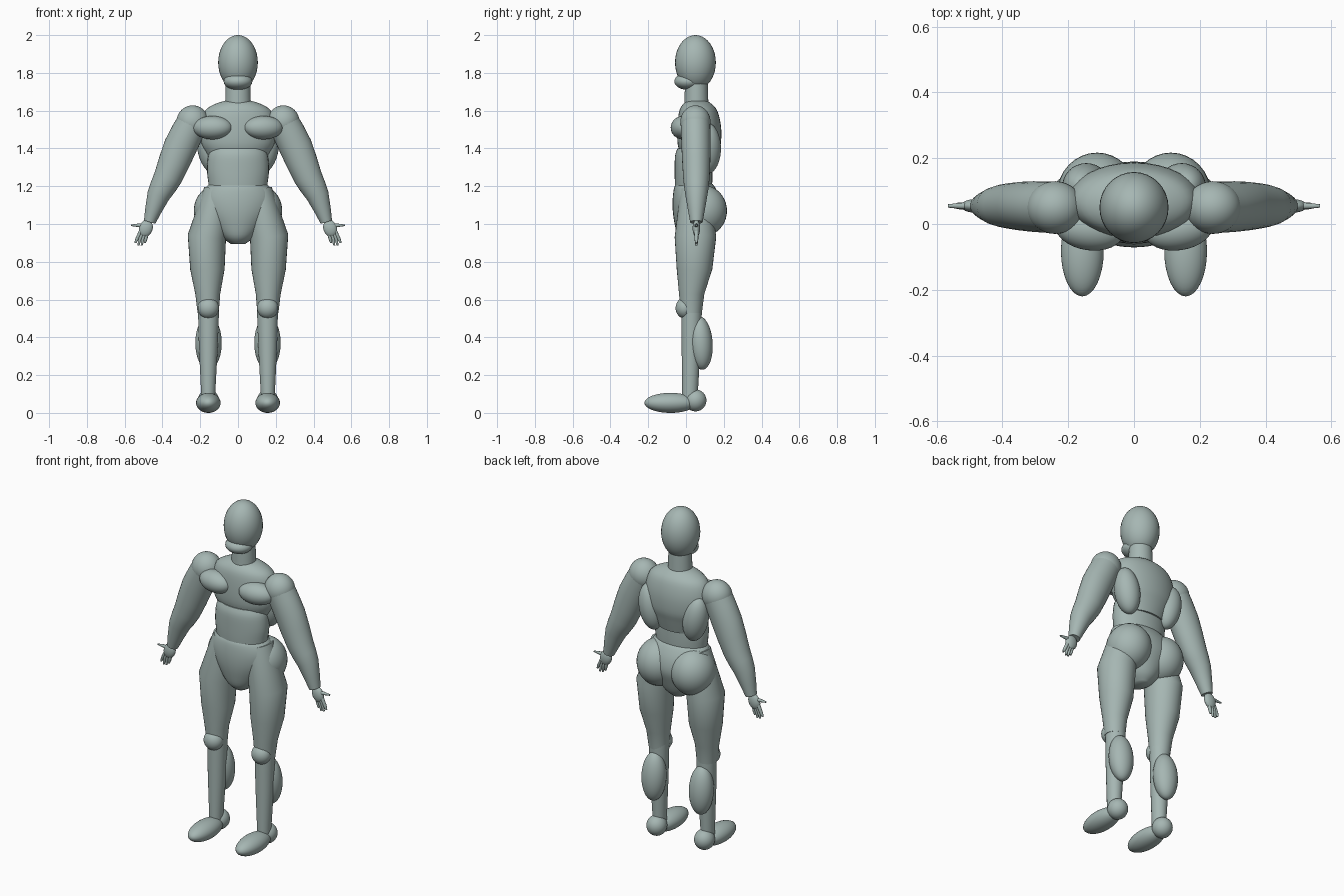
import bpy
import bmesh
import math
from mathutils import Vector, Euler

cube = bpy.data.objects.get("Cube")
if cube:
    bpy.data.objects.remove(cube, do_unlink=True)

skin = bpy.data.materials.new("sage grey")
skin.use_nodes = True
tone = (0.38, 0.47, 0.45, 1)
skin.diffuse_color = tone
bsdf = next(n for n in skin.node_tree.nodes if n.type == 'BSDF_PRINCIPLED')
bsdf.inputs["Base Color"].default_value = tone
bsdf.inputs["Roughness"].default_value = 0.7

DEPTH = 0.055   # y of the body axis
SIDES = 32


def finish(name, bm):
    bmesh.ops.recalc_face_normals(bm, faces=bm.faces)
    mesh = bpy.data.meshes.new(name)
    bm.to_mesh(mesh)
    bm.free()
    mesh.materials.append(skin)
    obj = bpy.data.objects.new(name, mesh)
    bpy.context.collection.objects.link(obj)
    bpy.ops.object.select_all(action='DESELECT')
    obj.select_set(True)
    bpy.context.view_layer.objects.active = obj
    bpy.ops.object.shade_smooth_by_angle(angle=math.radians(40))
    return obj


def ball(name, center, radii, tilt=(0, 0, 0)):
    bm = bmesh.new()
    bmesh.ops.create_uvsphere(bm, u_segments=SIDES, v_segments=20, radius=1)
    turn = Euler([math.radians(a) for a in tilt])
    for v in bm.verts:
        v.co = turn.to_matrix() @ (v.co * Vector(radii)) + Vector(center)
    return finish(name, bm)


def smooth_path(rings, steps):
    """Catmull-Rom interpolation between cross-sections."""
    pts = [rings[0]] + list(rings) + [rings[-1]]
    out = []
    for a, b, c, d in zip(pts, pts[1:], pts[2:], pts[3:]):
        for i in range(steps):
            t = i / steps
            out.append([q + t / 2 * (r - p + t * (2*p - 5*q + 4*r - s + t * (3*(q - r) + s - p)))
                        for p, q, r, s in zip(a, b, c, d)])
    return out + [list(rings[-1])]


def loft(name, rings, steps=1, sides=SIDES):
    """Skin elliptical sections (x, y, z, half width, half depth) along a path."""
    rings = smooth_path(rings, steps)
    bm = bmesh.new()
    loops = []
    for i, (x, y, z, w, d) in enumerate(rings):
        a, b = rings[max(i - 1, 0)], rings[min(i + 1, len(rings) - 1)]
        along = Vector((b[0] - a[0], 0, b[2] - a[2])).normalized()
        across = Vector((-along.z, 0, along.x))
        angles = [math.tau * k / sides for k in range(sides)]
        loops.append([bm.verts.new(Vector((x, y, z)) + across * (w * math.cos(t))
                                   + Vector((0, d * math.sin(t), 0))) for t in angles])
    for low, high in zip(loops, loops[1:]):
        for k in range(sides):
            n = (k + 1) % sides
            bm.faces.new((low[k], low[n], high[n], high[k]))
    bm.faces.new(loops[0])
    bm.faces.new(loops[-1])
    return finish(name, bm)


# Head and neck
ball("head", (0, 0.05, 1.855), (0.105, 0.108, 0.145))
ball("jaw", (0, 0.01, 1.755), (0.076, 0.072, 0.045))
loft("neck", [(0, DEPTH, 1.58, 0.07, 0.065), (0, DEPTH, 1.76, 0.064, 0.06)])

# Trunk
loft("ribcage", [
    (0, 0.06, 1.655, 0.05, 0.04), (0, 0.06, 1.64, 0.11, 0.07),
    (0, 0.065, 1.6, 0.175, 0.1), (0, 0.07, 1.52, 0.2, 0.115),
    (0, 0.07, 1.43, 0.195, 0.115), (0, 0.07, 1.37, 0.165, 0.1),
    (0, 0.07, 1.3, 0.13, 0.08)], 4)
loft("abdomen", [
    (0, 0.04, 1.4, 0.14, 0.085), (0, 0.04, 1.36, 0.158, 0.098),
    (0, 0.04, 1.28, 0.164, 0.1), (0, 0.04, 1.2, 0.155, 0.098),
    (0, 0.04, 1.12, 0.15, 0.09)], 4)
loft("pelvis", [
    (0, 0.045, 1.225, 0.13, 0.08), (0, 0.045, 1.2, 0.165, 0.105),
    (0, 0.055, 1.14, 0.195, 0.125), (0, 0.06, 1.07, 0.185, 0.13),
    (0, 0.055, 1, 0.14, 0.115), (0, 0.05, 0.93, 0.085, 0.09),
    (0, 0.05, 0.893, 0.035, 0.05)], 4)

for side, s in (("left", 1), ("right", -1)):
    # Chest, back and hip muscles
    ball(side + "_breast", (s * 0.135, -0.015, 1.51), (0.105, 0.065, 0.062), (0, 0, s * 8))
    ball(side + "_back_muscle", (s * 0.145, 0.115, 1.4), (0.07, 0.07, 0.135), (0, s * 10, 0))
    ball(side + "_buttock", (s * 0.112, 0.09, 1.07), (0.122, 0.127, 0.135))

    # Arm
    ball(side + "_shoulder", (s * 0.24, 0.05, 1.54), (0.086, 0.08, 0.088))
    loft(side + "_arm", [
        (s * 0.24, 0.05, 1.54, 0.082, 0.078), (s * 0.305, 0.053, 1.41, 0.088, 0.077),
        (s * 0.372, DEPTH, 1.245, 0.075, 0.07), (s * 0.422, DEPTH, 1.15, 0.06, 0.058),
        (s * 0.468, DEPTH, 1.01, 0.031, 0.033)], 2)

    # Hand
    ball(side + "_palm", (s * 0.488, DEPTH, 0.977), (0.036, 0.02, 0.046), (0, -s * 20, 0))
    for i, name in enumerate(("first", "second", "third", "fourth")):
        spread = s * 0.017 * i
        tip = 0.88 + 0.013 * abs(i - 1.5)
        loft(f"{side}_{name}_finger", [
            (s * 0.478 + spread * 0.7, DEPTH, 0.965, 0.01, 0.011),
            (s * 0.489 + spread * 0.9, DEPTH, 0.92, 0.009, 0.01),
            (s * 0.493 + spread, DEPTH, tip, 0.005, 0.006)], 1, 12)
    loft(side + "_thumb", [
        (s * 0.49, DEPTH, 0.99, 0.012, 0.012), (s * 0.53, DEPTH, 0.993, 0.009, 0.009),
        (s * 0.566, DEPTH, 0.993, 0.004, 0.005)], 1, 12)

    # Leg
    loft(side + "_thigh", [
        (s * 0.105, 0.05, 1.18, 0.075, 0.08), (s * 0.165, 0.05, 0.93, 0.102, 0.11),
        (s * 0.162, 0.045, 0.76, 0.091, 0.094), (s * 0.16, 0.03, 0.63, 0.066, 0.067),
        (s * 0.158, 0.028, 0.53, 0.056, 0.056)])
    ball(side + "_knee", (s * 0.157, -0.005, 0.555), (0.056, 0.05, 0.056))
    loft(side + "_shin", [
        (s * 0.156, 0.03, 0.56, 0.056, 0.055), (s * 0.157, 0.027, 0.35, 0.05, 0.05),
        (s * 0.158, 0.02, 0.06, 0.035, 0.04)])
    ball(side + "_calf", (s * 0.156, 0.078, 0.37), (0.07, 0.063, 0.142), (4, 0, 0))

    # Foot
    ball(side + "_heel", (s * 0.157, 0.05, 0.066), (0.056, 0.058, 0.058))
    ball(side + "_foot", (s * 0.157, -0.082, 0.053), (0.065, 0.138, 0.053))
